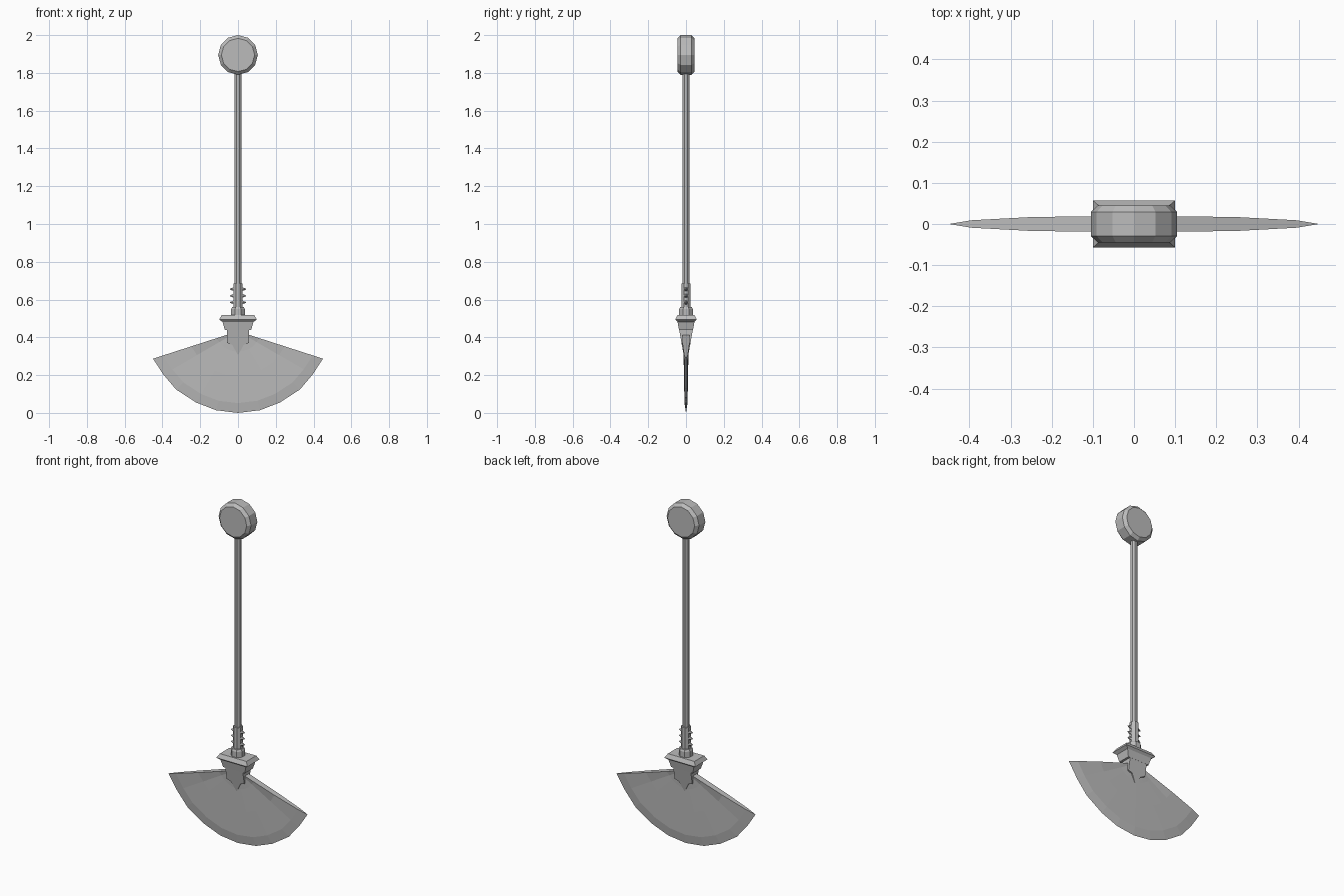
import bpy, bmesh, math
from mathutils import Matrix, Vector

cube = bpy.data.objects.get("Cube")
if cube:
    bpy.data.objects.remove(cube, do_unlink=True)

steel = bpy.data.materials.new("grey_steel")
steel.use_nodes = True
GREY = (0.5, 0.5, 0.5, 1)
steel.diffuse_color = GREY
steel.node_tree.nodes["Principled BSDF"].inputs["Base Color"].default_value = GREY


def finish(name, bm):
    bmesh.ops.remove_doubles(bm, verts=bm.verts, dist=1e-5)
    bmesh.ops.recalc_face_normals(bm, faces=bm.faces)
    mesh = bpy.data.meshes.new(name)
    bm.to_mesh(mesh)
    bm.free()
    mesh.materials.append(steel)
    obj = bpy.data.objects.new(name, mesh)
    bpy.context.collection.objects.link(obj)
    return obj


def loft(name, rings):
    """Skin a list of equal-length point rings and cap both ends."""
    bm = bmesh.new()
    loops = [[bm.verts.new(p) for p in ring] for ring in rings]
    n = len(loops[0])
    for a, b in zip(loops, loops[1:]):
        for i in range(n):
            j = (i + 1) % n
            bm.faces.new((a[i], a[j], b[j], b[i]))
    bm.faces.new(loops[0])
    bm.faces.new(loops[-1])
    return finish(name, bm)


def ring(sides, r, h, turn=0.0):
    angles = [2 * math.pi * (i + turn) / sides for i in range(sides)]
    return [Vector((r * math.cos(a), r * math.sin(a), h)) for a in angles]


def column(name, sides, profile):
    return loft(name, [ring(sides, r, z, 0.5) for r, z in profile])


# Pommel: bevelled twelve-sided disc facing front and back
place = Matrix.Translation((0, 0, 1.895)) @ Matrix.Rotation(math.pi / 2, 4, 'X')
disc = [(0.088, -0.045), (0.105, -0.029), (0.105, 0.029), (0.088, 0.045)]
loft("pommel_disc", [[place @ p for p in ring(12, r, h)] for r, h in disc])

# Shaft, grip sleeve and the collar under it
column("shaft", 8, [(0.019, 0.54), (0.019, 1.82)])
column("grip_sleeve", 8, [(0.026, 0.54), (0.026, 0.685)])
column("collar", 8, [(0.039, 0.505), (0.039, 0.55), (0.034, 0.56)])

# Small studs down both sides of the sleeve
for side, label in ((1, "left"), (-1, "right")):
    for k in range(3):
        bm = bmesh.new()
        bmesh.ops.create_cone(
            bm, cap_ends=True, segments=6, radius1=0.013, radius2=0.002, depth=0.022,
            matrix=Matrix.Translation((side * 0.032, 0, 0.585 + 0.035 * k))
            @ Matrix.Rotation(side * math.pi / 2, 4, 'Y'))
        finish(f"{label}_stud_{k + 1}", bm)

# Guard: stepped rectangular block
guard = [(0.07, 0.037, 0.44), (0.082, 0.045, 0.482),
         (0.1, 0.057, 0.494), (0.086, 0.045, 0.517)]
loft("guard", [[(x, y, z), (-x, y, z), (-x, -y, z), (x, -y, z)] for x, y, z in guard])

# Socket: wedge with a pointed lower edge that grips the blade
half = [(0.057, 0.442), (0.057, 0.37), (0.03, 0.36)]
outline = half + [(0, 0.305)] + [(-x, z) for x, z in reversed(half)]


def wedge(z):
    return 0.012 + (z - 0.305) * 0.18


loft("blade_socket", [[(x, s * wedge(z), z) for x, z in outline] for s in (-1, 1)])

# Blade: fan-shaped lens, thin at the rim and thicker along its upper edges
apex = Vector((0, 0, 0.432))
arc = [(0.45, 0.287), (0.395, 0.203), (0.328, 0.124), (0.222, 0.055), (0.116, 0.014)]
rim = arc + [(0, 0)] + [(-x, z) for x, z in reversed(arc)]
steps = [(0.0, 0.019, 0.019), (0.25, 0.0185, 0.013), (0.55, 0.017, 0.011),
         (0.88, 0.009, 0.008), (1.0, 0.0, 0.0)]   # reach, edge and middle thickness
bm = bmesh.new()
sheets = []
for s in (-1, 1):
    sheet = []
    for i, (x, z) in enumerate(rim):
        row = []
        for f, edge, middle in steps:
            p = apex.lerp(Vector((x, 0, z)), f)
            p.y = s * (edge if i in (0, len(rim) - 1) else middle)
            if f == 0:
                p.y = s * edge
            row.append(bm.verts.new(p))
        sheet.append(row)
    sheets.append(sheet)


def strip(a, b):
    """Join two rows of blade points, with triangles where they meet."""
    for j in range(len(a) - 1):
        corners = []
        for v in (a[j], a[j + 1], b[j + 1], b[j]):
            if all((v.co - c.co).length > 1e-5 for c in corners):
                corners.append(v)
        if len(corners) > 2:
            bm.faces.new(corners)


for sheet in sheets:
    for a, b in zip(sheet, sheet[1:]):
        strip(a, b)
for end in (0, -1):
    strip(sheets[0][end], sheets[1][end])
finish("fan_blade", bm)
